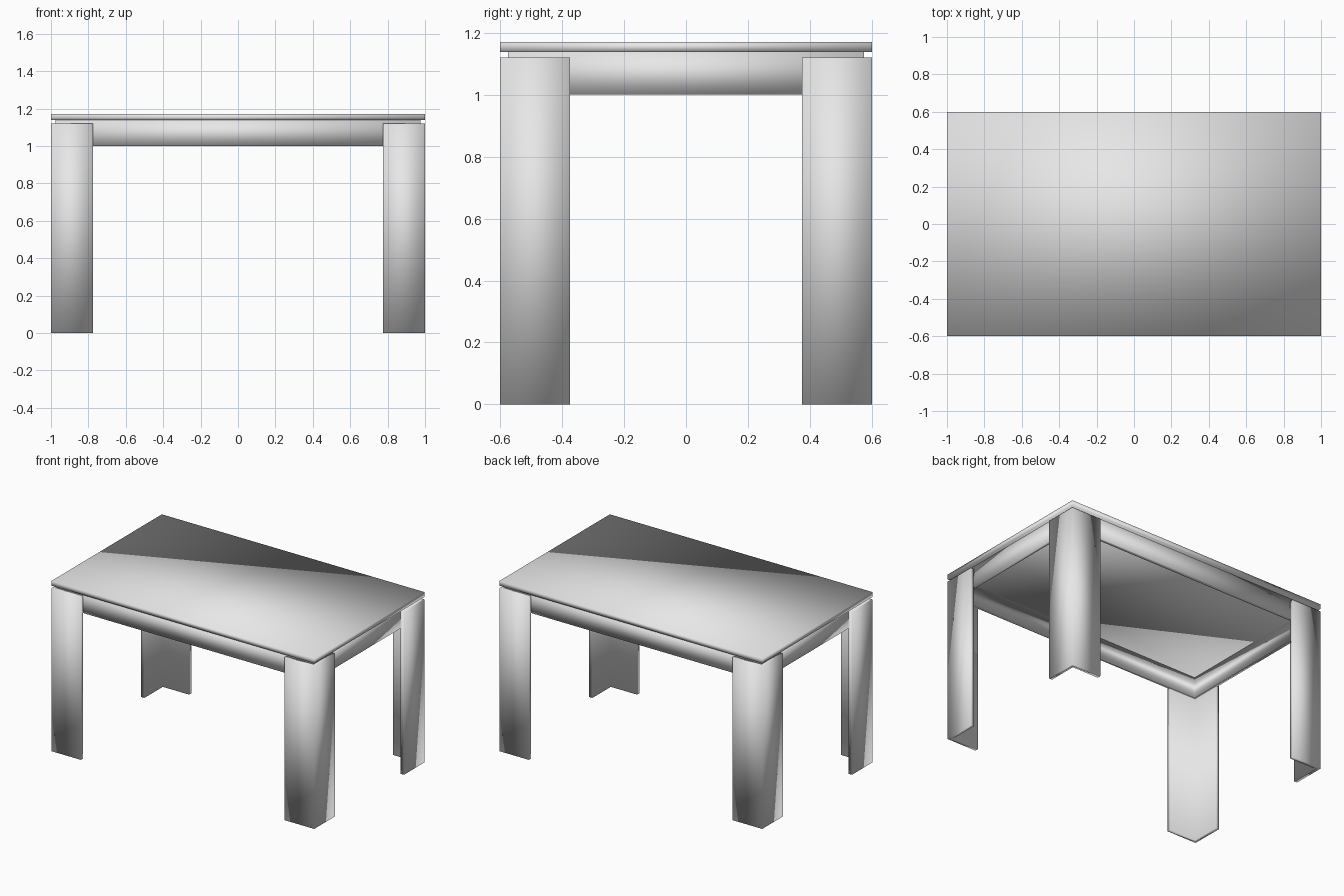
import bpy
import bmesh

# Remove the default cube
cube = bpy.data.objects.get("Cube")
if cube:
    bpy.data.objects.remove(cube, do_unlink=True)

HALF_X, HALF_Y = 1.0, 0.6        # table outline
TOP_Z, TOP_UNDER = 1.17, 1.138   # tabletop slab
LEG_Z, LEG_WIDTH = 1.12, 0.225   # corner legs
APRON_Z = 1.0                    # underside of the apron
BOARD = 0.025                    # board thickness

grey = bpy.data.materials.new("plain_grey")
grey.use_nodes = True
grey.diffuse_color = (0.8, 0.8, 0.8, 1)
grey.node_tree.nodes["Principled BSDF"].inputs["Base Color"].default_value = grey.diffuse_color


def finish(name, bm):
    """Turn a bmesh into a smooth-shaded grey object."""
    bmesh.ops.recalc_face_normals(bm, faces=bm.faces[:])
    for face in bm.faces:
        face.smooth = True
    mesh = bpy.data.meshes.new(name)
    bm.to_mesh(mesh)
    bm.free()
    mesh.materials.append(grey)
    obj = bpy.data.objects.new(name, mesh)
    bpy.context.collection.objects.link(obj)
    return obj


def prism(name, outline, z0, z1):
    """Extrude a flat outline from z0 to z1."""
    bm = bmesh.new()
    base = bm.faces.new([bm.verts.new((x, y, z0)) for x, y in outline])
    result = bmesh.ops.extrude_face_region(bm, geom=[base], use_keep_orig=True)
    lifted = [v for v in result["geom"] if isinstance(v, bmesh.types.BMVert)]
    bmesh.ops.translate(bm, verts=lifted, vec=(0, 0, z1 - z0))
    return finish(name, bm)


def rectangle(inset):
    x, y = HALF_X - inset, HALF_Y - inset
    return [(-x, -y), (x, -y), (x, y), (-x, y)]


# Tabletop
prism("tabletop", rectangle(0), TOP_UNDER, TOP_Z)

# Apron: a closed frame of four mitred boards set behind the legs
bm = bmesh.new()
rings = [[bm.verts.new((x, y, z)) for x, y in rectangle(inset)]
         for inset, z in ((BOARD, APRON_Z), (BOARD, TOP_UNDER),
                          (2 * BOARD, TOP_UNDER), (2 * BOARD, APRON_Z))]
for r, ring in enumerate(rings):
    following = rings[(r + 1) % 4]
    for i in range(4):
        j = (i + 1) % 4
        bm.faces.new((ring[i], ring[j], following[j], following[i]))
finish("apron", bm)

# Legs: two boards meeting in an L around each corner
ix, iy = HALF_X - LEG_WIDTH, HALF_Y - LEG_WIDTH
tx, ty = HALF_X - BOARD, HALF_Y - BOARD
corner = [(HALF_X, HALF_Y), (ix, HALF_Y), (ix, ty), (tx, ty), (tx, iy), (HALF_X, iy)]
for side, sx in (("left", 1), ("right", -1)):
    for end, sy in (("front", -1), ("back", 1)):
        prism(f"{end}_{side}_leg", [(x * sx, y * sy) for x, y in corner], 0, LEG_Z)
